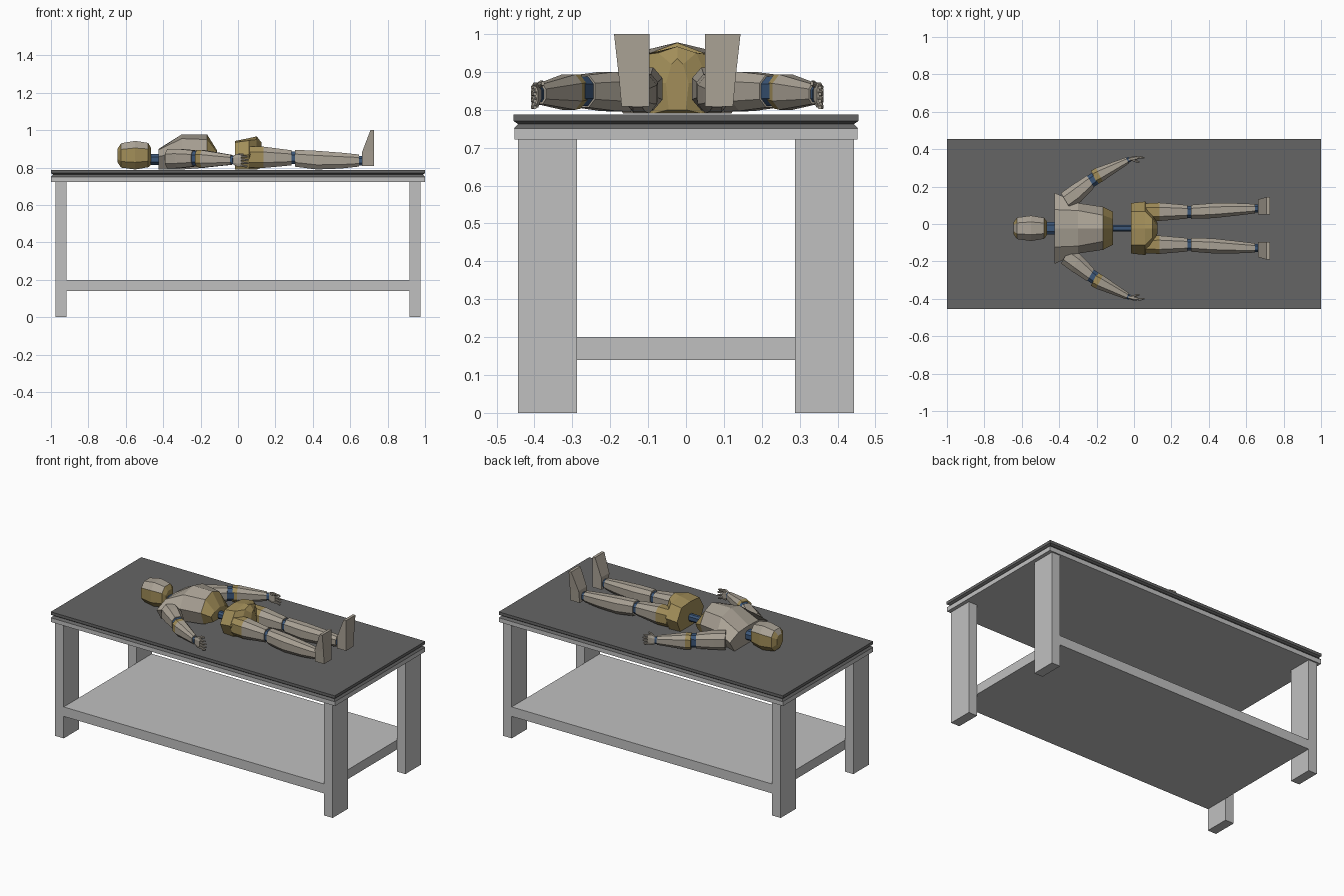
import bpy, bmesh, math

if "Cube" in bpy.data.objects:
    bpy.data.objects.remove(bpy.data.objects["Cube"])

def mat(name, r, g, b):
    m = bpy.data.materials.new(name)
    m.diffuse_color = (r, g, b, 1)
    m.use_nodes = True
    m.node_tree.nodes["Principled BSDF"].inputs["Base Color"].default_value = m.diffuse_color
    return m

LIGHT = mat("light grey", .53, .53, .53)
DARK = mat("dark grey", .13, .13, .13)
TAN = mat("warm grey", .40, .36, .30)
GOLD = mat("dull gold", .36, .27, .10)
BLUE = mat("joint blue", .045, .095, .19)
C = -.023  # the figure's centre line in y

def skin(name, rings, mats, face_up=None):
    """Join rings of points into a closed solid; one material per segment."""
    bm = bmesh.new()
    vs = [[bm.verts.new(p) for p in r] for r in rings]
    used = list(dict.fromkeys(mats + ([face_up] if face_up else [])))
    n = len(rings[0])
    for k in range(len(vs) - 1):
        for i in range(n):
            j = (i + 1) % n
            f = bm.faces.new((vs[k][i], vs[k][j], vs[k + 1][j], vs[k + 1][i]))
            f.material_index = used.index(mats[min(k, len(mats) - 1)])
    bm.faces.new(vs[0][::-1]).material_index = used.index(mats[0])
    bm.faces.new(vs[-1]).material_index = used.index(mats[-1])
    bmesh.ops.recalc_face_normals(bm, faces=bm.faces)
    if face_up:
        for f in bm.faces:
            if f.normal.z > .55:
                f.material_index = used.index(face_up)
    me = bpy.data.meshes.new(name)
    bm.to_mesh(me)
    bm.free()
    for m in used:
        me.materials.append(m)
    ob = bpy.data.objects.new(name, me)
    bpy.context.collection.objects.link(ob)
    return ob

def rect(x0, x1, y0, y1, z):
    return [(x0, y0, z), (x1, y0, z), (x1, y1, z), (x0, y1, z)]

def box(name, x0, x1, y0, y1, z0, z1, m):
    return skin(name, [rect(x0, x1, y0, y1, z0), rect(x0, x1, y0, y1, z1)], [m])

def octo(x, off, w, z0, z1, ang=0, s=1, k=.5):
    """Chamfered upright ring on one side of the body, turned by ang."""
    h, zc = (z1 - z0) / 2, (z0 + z1) / 2
    uv = [(1, k), (k, 1), (-k, 1), (-1, k), (-1, -k), (-k, -1), (k, -1), (1, -k)]
    return [(x - math.sin(ang) * u * w, C + s * (off + math.cos(ang) * u * w), zc + v * h)
            for u, v in uv]

def hull(x, w, wt, z0, zm, zs, z1):
    """Torso section: flat back, wide middle, ridged front."""
    half = [(wt, zs), (w, zm), (w * .75, z0)]
    pts = [(0, z1)] + half + [(-y, z) for y, z in half[::-1]]
    return [(x, C + y, z) for y, z in pts]

# Table
e, f = 1.0, .455
skin("table_top", [rect(-e + d, e - d, -f + d, f - d, z) for z, d in
                   ((.75, 0), (.762, .012), (.77, 0), (.788, 0))], [DARK])
box("table_frame", -1, 1, -.452, .452, .722, .75, LIGHT)
box("lower_shelf", -.917, .917, -.443, .443, .14, .20, LIGHT)
for sx in (-1, 1):
    for sy in (-1, 1):
        xs, ys = sorted((sx * .917, sx * .977)), sorted((sy * .288, sy * .443))
        box("table_leg", *xs, *ys, 0, .722, LIGHT)

# Head, neck and spine
skin("head", [octo(-.645, 0, .03, .83, .90), octo(-.625, 0, .058, .80, .93),
              octo(-.55, 0, .068, .79, .943), octo(-.48, 0, .056, .802, .932),
              octo(-.465, 0, .035, .815, .905)], [GOLD], face_up=TAN)
skin("neck", [octo(-.50, 0, .034, .815, .872), octo(-.40, 0, .034, .815, .872)], [BLUE])
skin("spine", [octo(-.15, 0, .018, .82, .865), octo(.02, 0, .018, .82, .865)], [BLUE])

# Chest with belly band, and pelvis
skin("chest", [hull(-.425, .19, .10, .79, .86, .895, .90),
               hull(-.30, .135, .095, .79, .88, .955, .978),
               hull(-.165, .115, .07, .80, .88, .95, .977),
               hull(-.112, .088, .05, .82, .86, .88, .892)], [TAN, TAN, GOLD])
skin("pelvis", [hull(-.015, .135, .09, .79, .86, .935, .943),
                hull(.06, .143, .09, .79, .87, .945, .958),
                hull(.10, .085, .05, .79, .87, .95, .967),
                hull(.125, .03, .015, .80, .87, .92, .935)], [GOLD])

for s, side in ((1, "left"), (-1, "right")):
    # Legs
    skin(side + "_thigh", [octo(.06, .088, .045, .80, .912, 0, s),
                           octo(.135, .088, .049, .798, .912, 0, s),
                           octo(.285, .088, .036, .812, .893, 0, s)], [GOLD, TAN])
    skin(side + "_knee", [octo(.27, .088, .032, .818, .885, 0, s),
                          octo(.32, .088, .032, .818, .885, 0, s)], [BLUE])
    skin(side + "_shin", [octo(.305, .088, .037, .805, .895, 0, s),
                          octo(.42, .094, .040, .79, .890, 0, s),
                          octo(.55, .101, .033, .795, .880, 0, s),
                          octo(.648, .105, .025, .806, .870, 0, s)], [TAN])
    skin(side + "_ankle", [octo(.635, .106, .021, .812, .862, 0, s),
                           octo(.68, .106, .021, .812, .862, 0, s)], [BLUE])
    skin(side + "_foot", [rect(x, .726, C + s * .073, C + s * o, z) for x, o, z in
                          ((.662, .147, .808), (.664, .154, .885), (.708, .167, 1.0))], [TAN])
    # Arms
    a = math.radians(31)
    b = math.radians(27)
    skin(side + "_upper_arm", [octo(-.365, .145, .05, .795, .90, a, s),
                               octo(-.31, .185, .05, .797, .90, a, s),
                               octo(-.232, .250, .038, .806, .892, a, s)], [TAN])
    skin(side + "_elbow", [octo(-.245, .242, .034, .81, .888, a, s),
                           octo(-.20, .272, .034, .81, .888, a, s)], [BLUE])
    skin(side + "_forearm", [octo(-.213, .272, .039, .803, .893, b, s),
                             octo(-.185, .287, .040, .800, .893, b, s),
                             octo(-.035, .363, .018, .815, .868, b, s)], [GOLD, TAN])
    skin(side + "_wrist", [octo(-.045, .36, .014, .82, .862, b, s),
                           octo(-.022, .369, .014, .82, .862, b, s)], [BLUE])
    # Hand: palm, four stacked fingers and a thumb
    g = math.radians(12)
    skin(side + "_palm", [octo(-.03, .367, .010, .82, .862, g, s),
                          octo(-.005, .373, .012, .806, .872, g, s),
                          octo(.018, .377, .009, .806, .868, g, s)], [TAN])
    for i in range(4):
        z, tip = .814 + i * .0155, .05 + (.006 if i in (1, 2) else 0)
        zt = z + (i - 1.5) * .002 - .004
        skin(side + "_finger", [octo(.014, .377, .007, z - .0065, z + .0065, 0, s),
                                octo(.036, .380, .006, zt - .0055, zt + .0055, 0, s),
                                octo(tip, .376, .004, zt - .005, zt + .003, 0, s)], [TAN])
    skin(side + "_thumb", [octo(-.012, .368, .007, .855, .870, 0, s),
                           octo(.010, .358, .006, .862, .877, 0, s),
                           octo(.030, .355, .004, .864, .874, 0, s)], [TAN])
